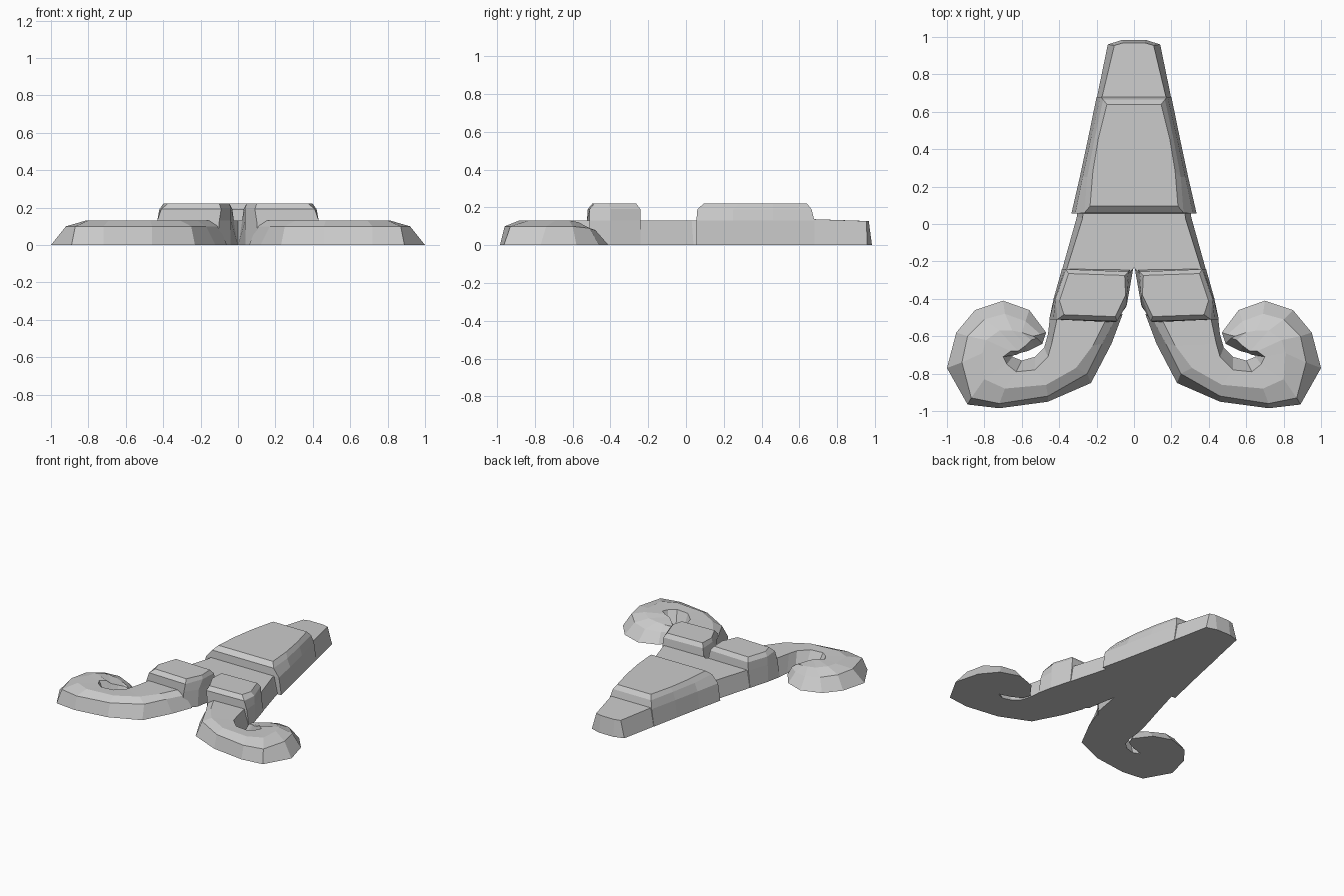
import bpy
import bmesh

cube = bpy.data.objects.get("Cube")
if cube:
    bpy.data.objects.remove(cube, do_unlink=True)

grey = bpy.data.materials.new("plain grey")
grey.use_nodes = True
grey.diffuse_color = (0.6, 0.6, 0.6, 1)
bsdf = next(n for n in grey.node_tree.nodes if n.type == "BSDF_PRINCIPLED")
bsdf.inputs["Base Color"].default_value = (0.6, 0.6, 0.6, 1)


def loft(name, rings, mirror=False):
    """Join equal rings of 3D points and cap both ends."""
    bm = bmesh.new()
    loops = [[bm.verts.new(p) for p in ring] for ring in rings]
    for a, b in zip(loops, loops[1:]):
        for i in range(len(a)):
            j = (i + 1) % len(a)
            bm.faces.new((a[i], a[j], b[j], b[i]))
    bm.faces.new(loops[0])
    bm.faces.new(loops[-1])
    bmesh.ops.recalc_face_normals(bm, faces=bm.faces)
    mesh = bpy.data.meshes.new(name)
    bm.to_mesh(mesh)
    bm.free()
    mesh.materials.append(grey)
    obj = bpy.data.objects.new(name, mesh)
    bpy.context.collection.objects.link(obj)
    if mirror:
        obj.modifiers.new("mirror", "MIRROR").use_mirror_merge = False
    return obj


def flat(z, points):
    return [(x, y, z) for x, y in points]


def both(z, half):
    """Complete a half outline across the centre line."""
    return flat(z, half + [(-x, y) for x, y in reversed(half)])


# Low end of the long body
loft("tail_tip", [
    both(0, [(.21, .62), (.14, .96), (.06, .985)]),
    [(x, y, .14 if y < .8 else .128) for x, y, _ in
     both(0, [(.185, .62), (.105, .955), (.06, .968)])],
])

# Raised tapering cover
loft("body_cover", [
    both(0, [(.335, .055), (.29, .25), (.245, .46), (.2, .68)]),
    both(.13, [(.315, .055), (.275, .25), (.23, .46), (.18, .68)]),
    both(.19, [(.265, .06), (.25, .25), (.21, .46), (.165, .665)]),
    both(.222, [(.235, .095), (.22, .28), (.19, .46), (.145, .64)]),
])

# Flat waist, pointed at the fork
loft("waist", [
    both(0, [(0.001, -.22), (.06, -.32), (.4, -.3), (.305, .04), (.3, .09)]),
    both(.132, [(0.001, -.235), (.06, -.3), (.375, -.29), (.275, .03), (.27, .09)]),
])

# Raised blocks at the top of each leg
loft("thigh", [
    flat(0, [(.001, -.22), (.04, -.44), (.11, -.525), (.453, -.51), (.43, -.4), (.385, -.24)]),
    flat(.13, [(.022, -.245), (.038, -.43), (.1, -.525), (.432, -.51), (.425, -.4), (.37, -.24)]),
    flat(.192, [(.03, -.255), (.038, -.38), (.09, -.52), (.41, -.51), (.42, -.4), (.365, -.242)]),
    flat(.222, [(.05, -.275), (.045, -.38), (.1, -.495), (.375, -.485), (.398, -.41), (.35, -.265)]),
], mirror=True)

# Curled feet: base edge, shoulder, top edge, inner edge, inner base
curl = [
    ((.06, -.48), (.1, -.51), (.15, -.51), (.41, -.5), (.45, -.5)),
    ((.12, -.64), (.17, -.64), (.22, -.65), (.44, -.64), (.46, -.59)),
    ((.23, -.85), (.25, -.8), (.31, -.77), (.46, -.71), (.48, -.66)),
    ((.46, -.95), (.46, -.92), (.47, -.86), (.53, -.78), (.53, -.71)),
    ((.72, -.985), (.72, -.96), (.69, -.88), (.63, -.79), (.6, -.73)),
    ((.89, -.965), (.87, -.93), (.8, -.83), (.68, -.75), (.65, -.71)),
    ((1, -.77), (.92, -.74), (.81, -.69), (.7, -.71), (.65, -.7)),
    ((.95, -.58), (.89, -.6), (.79, -.62), (.66, -.68), (.63, -.7)),
    ((.85, -.46), (.8, -.51), (.72, -.57), (.62, -.68), (.61, -.69)),
    ((.7, -.41), (.69, -.48), (.65, -.57), (.58, -.65), (.57, -.68)),
    ((.56, -.46), (.58, -.52), (.6, -.58), (.55, -.62), (.53, -.66)),
    ((.47, -.58), (.5, -.59), (.54, -.6), (.52, -.61), (.49, -.64)),
]
sections = []
for i, points in enumerate(curl):
    drop = max(0, i - 7) * .01
    heights = (0, .1 - drop, .132 - drop, .13 - 1.3 * drop, 0)
    sections.append([(x, y, z) for (x, y), z in zip(points, heights)])
loft("curled_foot", sections, mirror=True)
